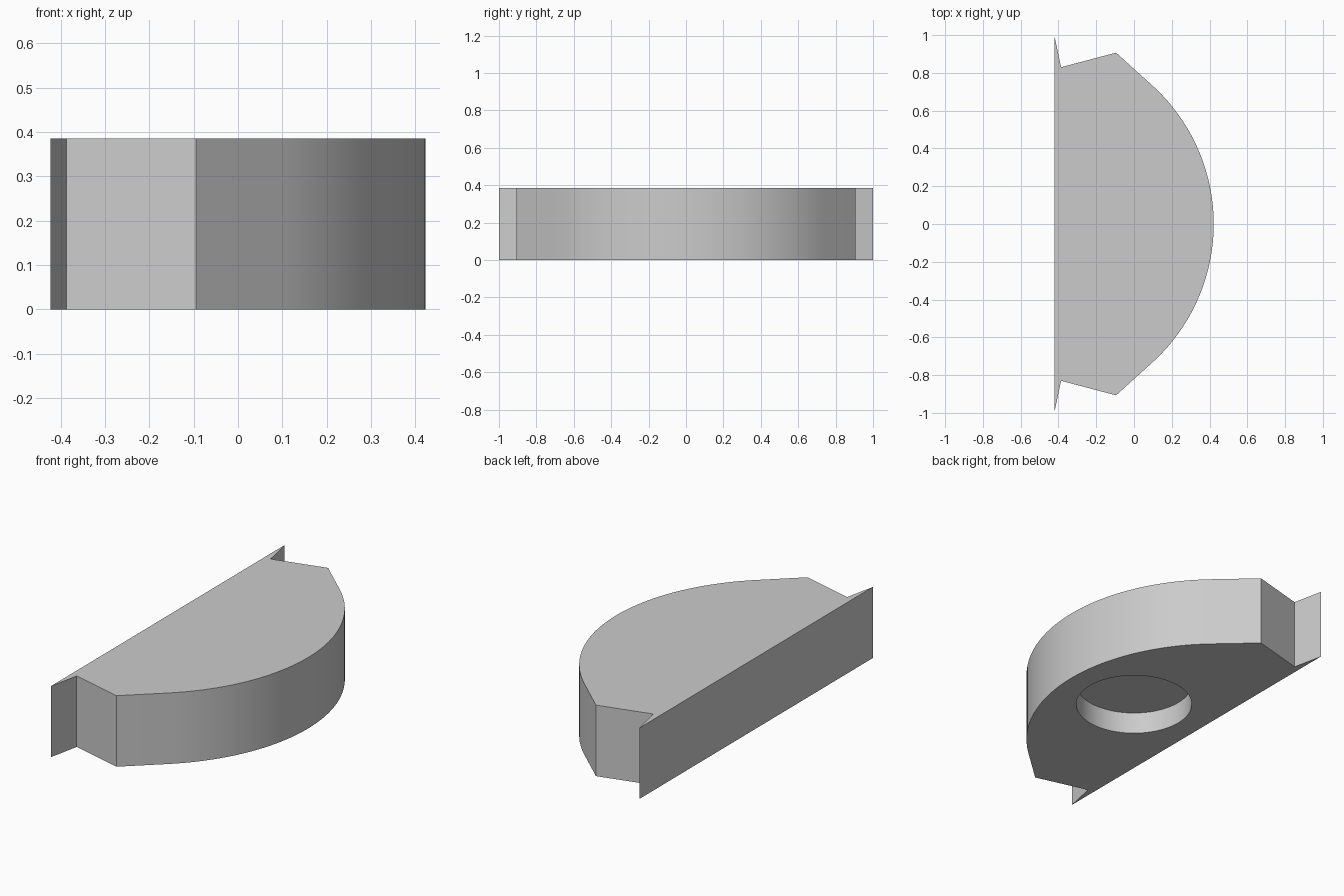
import bpy, bmesh
from math import sin, cos, radians

HEIGHT = 0.385
RECESS_RADIUS, RECESS_DEPTH = 0.298, 0.12
ARC_CENTRE, ARC_RADIUS, ARC_HALF_ANGLE = -0.568, 0.99, 47.4
ARC_STEPS = 24

default = bpy.data.objects.get("Cube")
if default:
    bpy.data.objects.remove(default)

grey = bpy.data.materials.new("plain_grey")
grey.use_nodes = True
colour = (0.6, 0.6, 0.6, 1)
grey.diffuse_color = colour
grey.node_tree.nodes["Principled BSDF"].inputs["Base Color"].default_value = colour


def prism(name, outline, bottom, top):
    """Extrude a flat outline upward into a closed solid."""
    bm = bmesh.new()
    base = bm.faces.new([bm.verts.new((x, y, bottom)) for x, y in outline])
    lid = bmesh.ops.extrude_face_region(bm, geom=[base])["geom"]
    bmesh.ops.translate(bm, vec=(0, 0, top - bottom),
                        verts=[g for g in lid if isinstance(g, bmesh.types.BMVert)])
    bmesh.ops.recalc_face_normals(bm, faces=bm.faces)
    mesh = bpy.data.meshes.new(name)
    bm.to_mesh(mesh)
    bm.free()
    mesh.materials.append(grey)
    obj = bpy.data.objects.new(name, mesh)
    bpy.context.collection.objects.link(obj)
    return obj


# Body: flat back with thin pointed ends, shoulders, and a round nose
shoulder = [(-0.422, 1.0), (-0.386, 0.83), (-0.095, 0.907)]
nose = []
for i in range(ARC_STEPS * 2 + 1):
    a = radians(ARC_HALF_ANGLE * (i / ARC_STEPS - 1))
    nose.append((ARC_CENTRE + ARC_RADIUS * cos(a), ARC_RADIUS * sin(a)))
outline = [(x, -y) for x, y in shoulder] + nose + shoulder[::-1]
body = prism("body", outline, 0, HEIGHT)

# Round blind recess in the underside
circle = [(RECESS_RADIUS * cos(radians(a)), RECESS_RADIUS * sin(radians(a)))
          for a in range(0, 360, 5)]
cutter = prism("recess_cutter", circle, -0.1, RECESS_DEPTH)
cutter.hide_render = True
cut = body.modifiers.new("recess", "BOOLEAN")
cut.operation = "DIFFERENCE"
cut.solver = "EXACT"
cut.object = cutter

bpy.ops.object.select_all(action="DESELECT")
body.select_set(True)
bpy.context.view_layer.objects.active = body
bpy.ops.object.modifier_apply(modifier=cut.name)
bpy.data.objects.remove(cutter)
bpy.ops.object.shade_smooth_by_angle(angle=radians(30))
